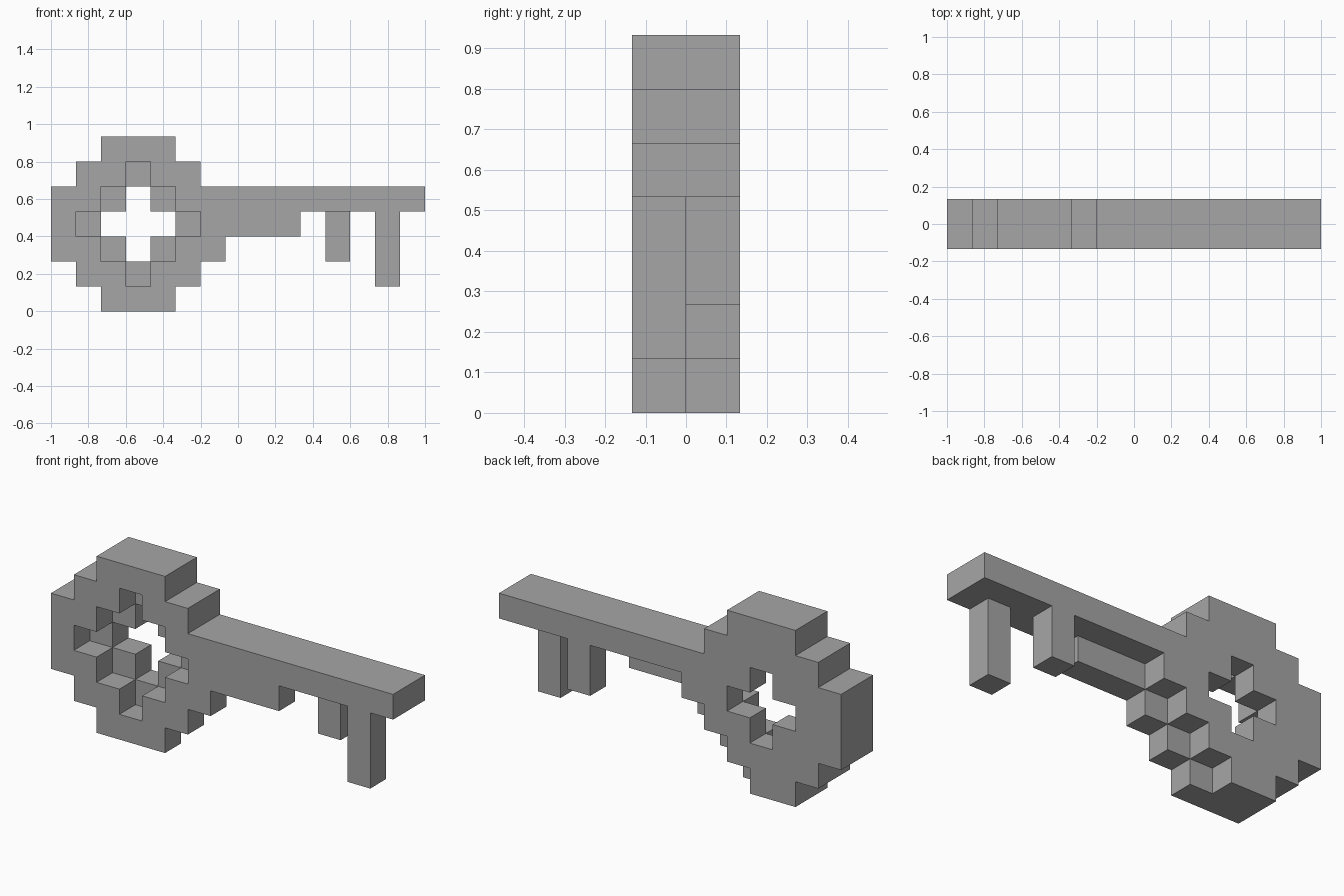
import bpy, bmesh
from mathutils import Vector

if "Cube" in bpy.data.objects:
    bpy.data.objects.remove(bpy.data.objects["Cube"])

U = 2 / 15  # edge of one cube

grey = bpy.data.materials.new("grey")
grey.diffuse_color = (0.38, 0.38, 0.38, 1)
grey.use_nodes = True
grey.node_tree.nodes["Principled BSDF"].inputs["Base Color"].default_value = grey.diffuse_color


def block(x0, x1, y0, y1, z0, z1):
    """Cells of a box, inclusive ranges."""
    return {(x, y, z) for x in range(x0, x1 + 1)
            for y in range(y0, y1 + 1) for z in range(z0, z1 + 1)}


def build(name, cells):
    """Skin a set of cubes, keeping only the outer faces."""
    bm = bmesh.new()
    for c in cells:
        for axis in range(3):
            for s in (-1, 1):
                n = list(c)
                n[axis] += s
                if tuple(n) in cells:
                    continue
                a, b = (axis + 1) % 3, (axis + 2) % 3
                quad = []
                for da, db in ((0, 0), (1, 0), (1, 1), (0, 1))[::s]:
                    p = Vector(c)
                    p[axis] += s > 0
                    p[a] += da
                    p[b] += db
                    quad.append(bm.verts.new(((p.x - 7.5) * U, (p.y - 1) * U, p.z * U)))
                bm.faces.new(quad)
    bmesh.ops.remove_doubles(bm, verts=bm.verts[:], dist=1e-4)
    mesh = bpy.data.meshes.new(name)
    bm.to_mesh(mesh)
    bm.free()
    mesh.materials.append(grey)
    obj = bpy.data.objects.new(name, mesh)
    bpy.context.collection.objects.link(obj)


# Round bow: stepped disc, y 0 is the front layer, y 1 the back layer
bow = set()
for z, (x0, x1) in enumerate(((2, 4), (1, 5), (0, 6), (0, 6), (0, 6), (1, 5), (2, 4))):
    bow |= block(x0, x1, 0, 0, z, z)
    # the back layer is one cube shorter on the lower right
    bow |= block(x0, x1 - (z < 3), 1, 1, z, z)

# Diamond hole, wide in the front layer and narrow in the back
bow = {c for c in bow if abs(c[0] - 3) + abs(c[2] - 3) > 2 - c[1]}

# Shaft with a short rib under its front half
shaft = block(7, 14, 0, 1, 4, 4) | block(7, 9, 0, 0, 3, 3)
build("bow_and_shaft", bow | shaft)

# Teeth: short one at the back, long one at the front
build("short_tooth", block(11, 11, 1, 1, 2, 3))
build("long_tooth", block(13, 13, 0, 0, 1, 3))
